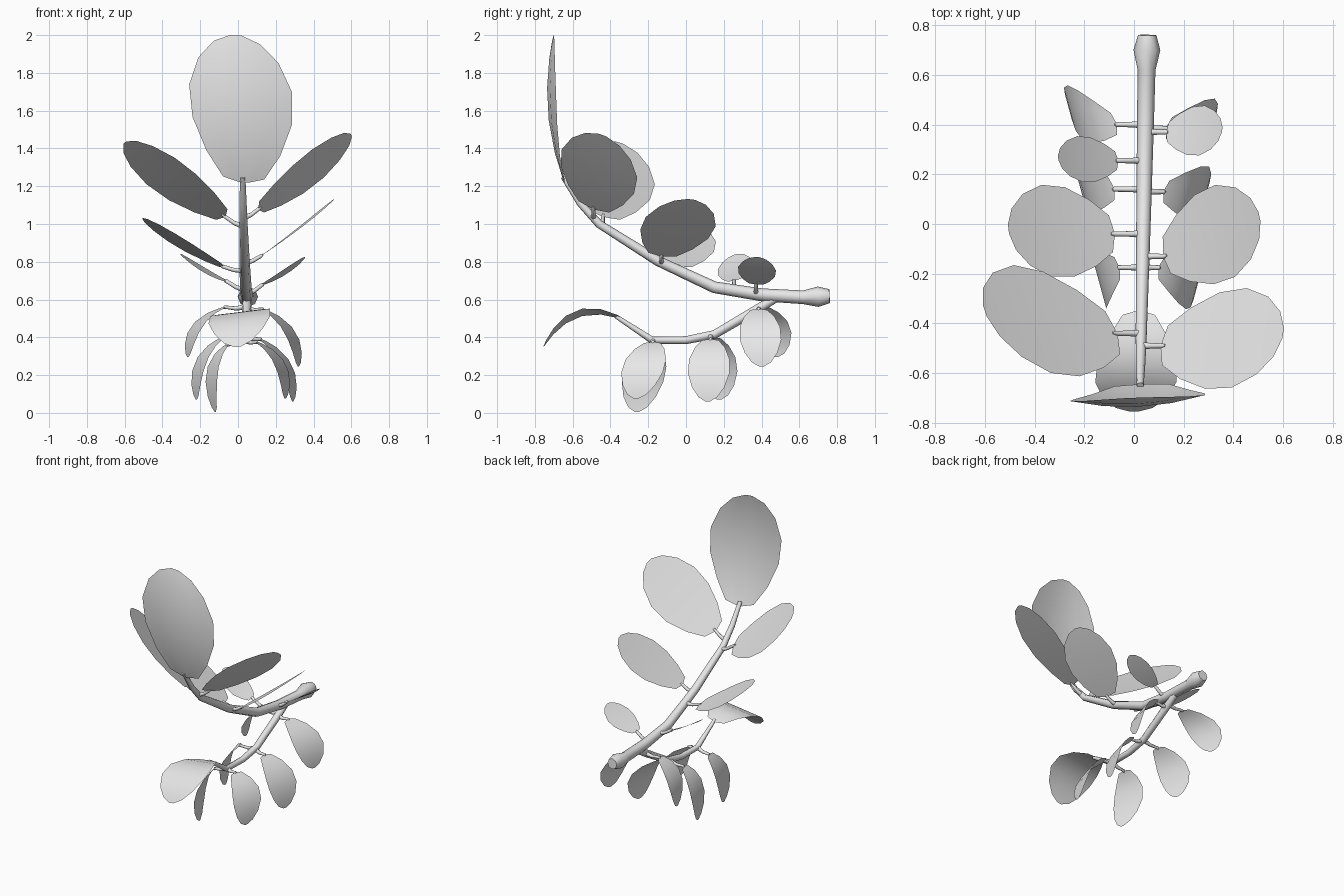
import bpy
from mathutils import Vector as V

if "Cube" in bpy.data.objects:
    bpy.data.objects.remove(bpy.data.objects["Cube"])

mat = bpy.data.materials.new("light_grey")
mat.diffuse_color = (0.8, 0.8, 0.8, 1)
mat.use_nodes = True
mat.node_tree.nodes["Principled BSDF"].inputs["Base Color"].default_value = mat.diffuse_color


def tube(name, pts):
    """Tapered tube through (position, radius) points."""
    cu = bpy.data.curves.new(name, 'CURVE')
    cu.dimensions = '3D'
    cu.bevel_depth = 1
    cu.bevel_resolution = 2
    cu.use_fill_caps = True
    sp = cu.splines.new('POLY')
    sp.points.add(len(pts) - 1)
    for p, (co, r) in zip(sp.points, pts):
        p.co = (*co, 1)
        p.radius = r
    ob = bpy.data.objects.new(name, cu)
    bpy.context.collection.objects.link(ob)
    bpy.ops.object.select_all(action='DESELECT')
    bpy.context.view_layer.objects.active = ob
    ob.select_set(True)
    bpy.ops.object.convert(target='MESH')
    ob = bpy.context.object
    ob.data.materials.clear()
    ob.data.materials.append(mat)
    bpy.ops.object.shade_smooth_by_angle(angle=1.0)


# leaf outline: (position along leaf, relative half width)
OUTLINE = [(0, .08), (.03, .4), (.2, .72), (.42, .97), (.64, 1),
           (.83, .78), (.95, .45), (1, .1)]
COLS = (-1, -.5, 0, .5, 1)


def leaf(name, base, tip, half, bow=(0, 0, -.01), cup=0):
    """Blade from base to tip; half = half width vector, bow = arch, cup = edges in y."""
    base, tip, half, bow = V(base), V(tip), V(half), V(bow)
    verts = []
    for t, h in OUTLINE:
        mid = base.lerp(tip, t) + bow * 4 * t * (1 - t)
        verts += [mid + half * h * u + V((0, cup, 0)) * (h * u) ** 2 for u in COLS]
    n = len(COLS)
    faces = [(r * n + c, r * n + c + 1, (r + 1) * n + c + 1, (r + 1) * n + c)
             for r in range(len(OUTLINE) - 1) for c in range(n - 1)]
    me = bpy.data.meshes.new(name)
    me.from_pydata(verts, [], faces)
    me.polygons.foreach_set("use_smooth", [True] * len(faces))
    me.materials.append(mat)
    ob = bpy.data.objects.new(name, me)
    bpy.context.collection.objects.link(ob)


def on_stem(y, z):
    """Both stems lie in one slightly slanted upright plane."""
    return V((.038 + .02 * y, y, z))


def stem_point(stem, y):
    """Point on the stem centre line at depth y."""
    for (y0, z0, _), (y1, z1, _) in zip(stem, stem[1:]):
        if y0 >= y >= y1:
            return on_stem(y, z0 + (z1 - z0) * (y - y0) / (y1 - y0))


def stalk(name, stem, base, tip):
    root = stem_point(stem, base[1])
    base, tip = V(base), V(tip)
    mid = root.lerp(base, .5) - V((0, 0, .008))
    tube(name, [(root, .016), (mid, .011), (base, .01), (base.lerp(tip, .03), .005)])


# stems: (y, z, radius)
UPPER = [(.76, .618, .037), (.7, .615, .054), (.62, .612, .036), (.4, .625, .034),
         (.15, .665, .031), (-.15, .805, .027), (-.46, 1, .022), (-.56, 1.11, .019),
         (-.65, 1.25, .014)]
LOWER = [(.48, .61, .022), (.38, .55, .025), (.15, .415, .023), (0, .385, .021),
         (-.18, .385, .019), (-.27, .445, .015), (-.37, .51, .011)]
for name, stem in (("upper_stem", UPPER), ("lower_stem", LOWER)):
    tube(name, [(on_stem(y, z), r) for y, z, r in stem])

# end leaves
leaf("upper_end_leaf", (.03, -.645, 1.22), (-.01, -.7, 2), (.272, .012, -.02),
     (.01, -.06, 0), .035)
leaf("lower_end_leaf", (.02, -.35, .505), (0, -.755, .35), (.163, 0, .02),
     (0, -.03, .095))

# upper side leaves: base, tip, half width
UPPER_LEAVES = {
    "left_large": ((-.07, -.44, 1.04), (-.6, -.35, 1.43), (.075, -.217, .07)),
    "right_large": ((.11, -.49, 1.08), (.6, -.44, 1.47), (-.03, -.2, .075)),
    "left_middle": ((-.08, -.04, .775), (-.505, -.02, 1.03), (.02, -.185, .02)),
    "right_middle": ((.12, -.13, .83), (.505, .03, 1.13), (.04, -.185, .025)),
    "left_small": ((-.065, .255, .7), (-.305, .265, .84), (.01, -.092, -.02)),
    "right_small": ((.13, .37, .68), (.355, .38, .825), (-.01, -.1, .01)),
}
for name, (base, tip, half) in UPPER_LEAVES.items():
    leaf(f"upper_{name}_leaf", base, tip, half)
    stalk(f"upper_{name}_stalk", UPPER, base, tip)

# hanging lower side leaves: base, tip; all arch outwards
LOWER_LEAVES = {
    "left_back": ((-.07, .4, .56), (-.265, .475, .295)),
    "right_back": ((.13, .385, .55), (.32, .4, .245)),
    "left_middle": ((-.08, .14, .4), (-.22, .175, .07)),
    "right_middle": ((.12, .13, .39), (.29, .115, .06)),
    "left_front": ((-.06, -.175, .36), (-.12, -.26, .005)),
    "right_front": ((.1, -.175, .375), (.25, -.265, .075)),
}
for name, (base, tip) in LOWER_LEAVES.items():
    side = 1 if base[0] > 0 else -1
    leaf(f"lower_{name}_leaf", base, tip, (-.03 * side, -.11, 0), (.047 * side, 0, .035))
    stalk(f"lower_{name}_stalk", LOWER, base, tip)
